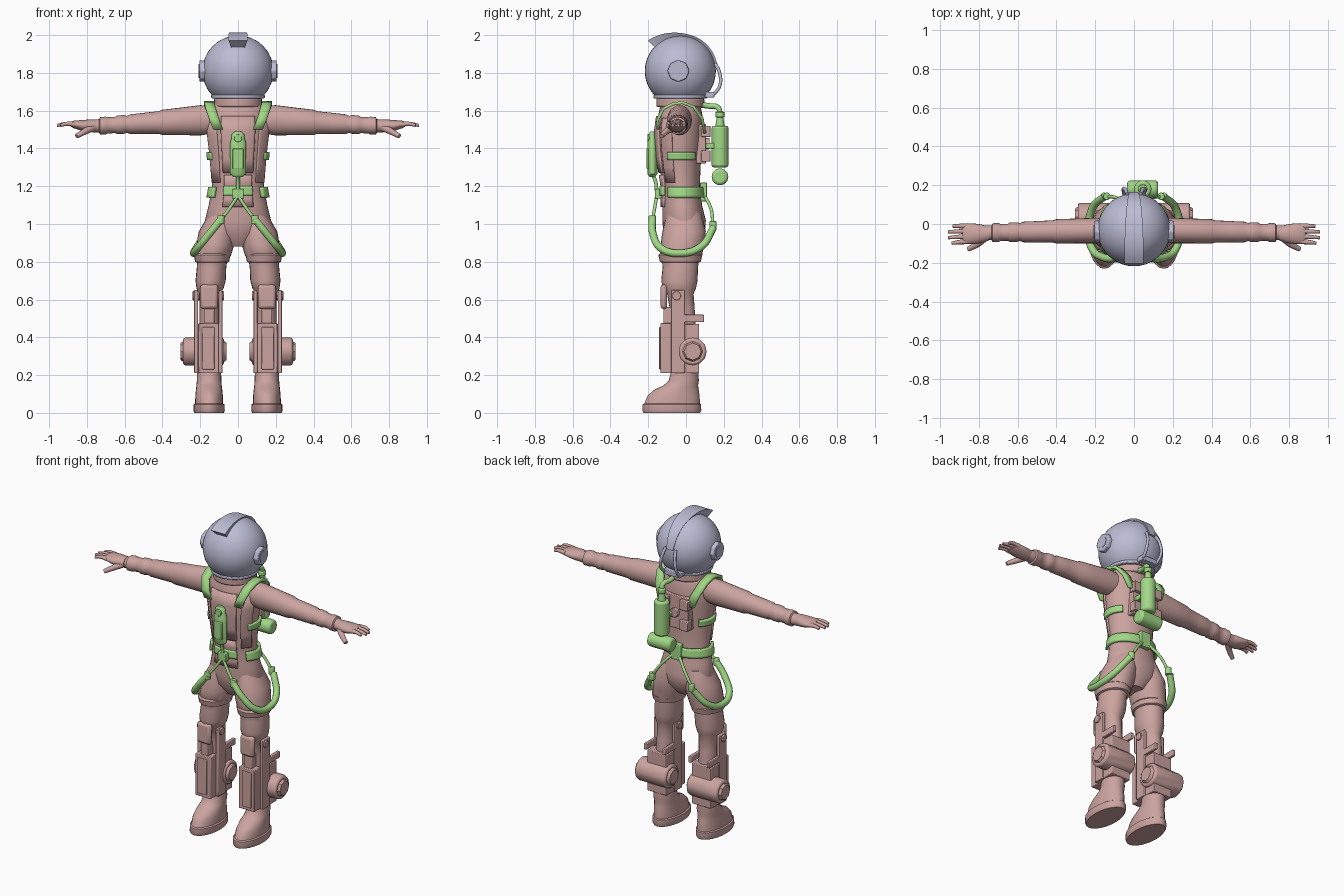
import bpy, bmesh
from math import sin, cos, pi, radians
from mathutils import Vector

if "Cube" in bpy.data.objects:
    bpy.data.objects.remove(bpy.data.objects["Cube"], do_unlink=True)


def material(name, rgb):
    m = bpy.data.materials.new(name)
    m.use_nodes = True
    m.diffuse_color = (*rgb, 1)
    m.node_tree.nodes["Principled BSDF"].inputs["Base Color"].default_value = (*rgb, 1)
    return m


SUIT = material("dusty pink", (.6, .37, .35))
SHELL = material("pale lavender", (.5, .5, .66))
GEAR = material("leaf green", (.36, .69, .24))


def finish(name, mesh, mat, angle=38):
    mesh.materials.clear()
    mesh.materials.append(mat)
    mesh.shade_smooth()
    mesh.set_sharp_from_angle(angle=radians(angle))
    ob = bpy.data.objects.new(name, mesh)
    bpy.context.collection.objects.link(ob)
    return ob


def from_bmesh(name, bm, mat, bevel=0, angle=38):
    bmesh.ops.recalc_face_normals(bm, faces=bm.faces)
    mesh = bpy.data.meshes.new(name)
    bm.to_mesh(mesh)
    bm.free()
    ob = finish(name, mesh, mat, angle)
    if bevel:
        mod = ob.modifiers.new("bevel", "BEVEL")
        mod.width, mod.segments = bevel, 2
    return ob


def bridge(bm, rings, closed=True):
    n = len(rings[0])
    for a, b in zip(rings, rings[1:]):
        for i in range(n if closed else n - 1):
            j = (i + 1) % n
            bm.faces.new((a[i], a[j], b[j], b[i]))


def loft(name, rows, mat, axis="z", s=1, n=24):
    """Rows are (x, y, z, half width, half depth) across the chosen axis."""
    bm, rings = bmesh.new(), []
    for x, y, z, ru, rv in rows:
        ring = []
        for i in range(n):
            u, v = ru * cos(2 * pi * i / n), rv * sin(2 * pi * i / n)
            d = (u, v, 0) if axis == "z" else (0, u, v)
            ring.append(bm.verts.new((s * (x + d[0]), y + d[1], z + d[2])))
        rings.append(ring)
    bridge(bm, rings)
    bm.faces.new(rings[0])
    bm.faces.new(rings[-1])
    return from_bmesh(name, bm, mat)


def box(name, xs, ys, zs, mat, s=1, bevel=.004):
    bm = bmesh.new()
    bmesh.ops.create_cube(bm, size=1)
    for v in bm.verts:
        v.co = [r[0] if c < 0 else r[1] for c, r in zip(v.co, (xs, ys, zs))]
        v.co.x *= s
    return from_bmesh(name, bm, mat, bevel)


def cylinder(name, start, end, r, mat, n=20, bevel=0, r2=None):
    a, b = Vector(start), Vector(end)
    bm = bmesh.new()
    bmesh.ops.create_cone(bm, cap_ends=True, segments=n, radius1=r,
                          radius2=r if r2 is None else r2, depth=(b - a).length)
    turn = (b - a).to_track_quat("Z", "Y")
    for v in bm.verts:
        v.co = turn @ v.co + (a + b) / 2
    return from_bmesh(name, bm, mat, bevel)


def tube(name, pts, r, mat, s=1, taper=1):
    curve = bpy.data.curves.new(name, "CURVE")
    curve.dimensions, curve.bevel_depth = "3D", r
    curve.bevel_resolution, curve.use_fill_caps = 3, True
    sp = curve.splines.new("BEZIER")
    sp.bezier_points.add(len(pts) - 1)
    for i, (p, (x, y, z)) in enumerate(zip(sp.bezier_points, pts)):
        p.co = (s * x, y, z)
        p.handle_left_type = p.handle_right_type = "AUTO"
        p.radius = 1 + (taper - 1) * i / (len(pts) - 1)
    tmp = bpy.data.objects.new(name, curve)
    mesh = bpy.data.meshes.new_from_object(tmp)
    bpy.data.objects.remove(tmp)
    return finish(name, mesh, mat)


def solid(ob, thick):
    mod = ob.modifiers.new("thickness", "SOLIDIFY")
    mod.thickness, mod.offset = thick, 0
    return ob


# torso
TORSO = [(0, y, z, w, d) for z, y, w, d in (
    (.88, -.01, .06, .06), (.95, -.01, .15, .11), (1.02, -.01, .175, .115),
    (1.1, -.02, .155, .105), (1.2, -.025, .137, .098), (1.36, -.035, .15, .115),
    (1.48, -.035, .165, .125), (1.56, -.03, .165, .12), (1.61, -.03, .15, .11),
    (1.64, -.03, .125, .1), (1.66, -.03, .12, .1))]
loft("torso", TORSO, SUIT, n=32)


def wrap(name, z0, z1, a0, a1, gap, mat):
    """Band or panel that hugs the torso between two heights and two angles."""
    bm, rings = bmesh.new(), []
    for k in range(5):
        z = z0 + (z1 - z0) * k / 4
        lo, hi = next((p, q) for p, q in zip(TORSO, TORSO[1:]) if q[2] >= z)
        t = (z - lo[2]) / (hi[2] - lo[2])
        _, y, _, w, d = (p + (q - p) * t for p, q in zip(lo, hi))
        angles = [radians(a0 + (a1 - a0) * i / 16) for i in range(17)]
        rings.append([bm.verts.new(((w + gap) * sin(a), y - (d + gap) * cos(a), z))
                      for a in angles])
    bridge(bm, rings, False)
    return solid(from_bmesh(name, bm, mat), .016)


wrap("chest_panel", 1.27, 1.57, -32, 32, .003, SUIT)
wrap("abdomen_panel", 1.09, 1.26, -30, 30, .003, SUIT)
wrap("belt_front", 1.15, 1.2, -30, 30, .01, GEAR)
for s, side in ((1, "left"), (-1, "right")):
    wrap(side + "_belt", 1.14, 1.195, s * 52, s * 180, .012, GEAR)
    wrap(side + "_chest_strap", 1.34, 1.38, s * 60, s * 130, .008, GEAR)
    wrap(side + "_vest_panel", 1.22, 1.56, s * 42, s * 72, .001, SUIT)

# helmet
HC, HR = Vector((0, -.03, 1.81)), .188
bm = bmesh.new()
bmesh.ops.create_uvsphere(bm, u_segments=40, v_segments=24, radius=HR)
for v in bm.verts:
    v.co += HC
cut = bmesh.ops.bisect_plane(bm, geom=bm.verts[:] + bm.edges[:] + bm.faces[:],
                             plane_co=(0, 0, 1.675), plane_no=(0, 0, 1), clear_inner=True)
bmesh.ops.holes_fill(bm, edges=[e for e in cut["geom_cut"] if isinstance(e, bmesh.types.BMEdge)])
from_bmesh("helmet", bm, SHELL)
cylinder("helmet_rim", (0, -.03, 1.665), (0, -.03, 1.685), .142, SHELL, 40, .005)
cylinder("neck_collar", (0, -.03, 1.62), (0, -.03, 1.667), .127, SUIT, 32, .008)

# helmet crest
bm, rings = bmesh.new(), []
for i in range(25):
    t = i / 24
    a = radians(137 - 127 * t)
    outer = .198 + .038 * max(0, 1 - 2.2 * t) ** 1.5
    w = .05 - .028 * t ** 2
    rings.append([bm.verts.new((x, HC.y - r * -cos(a), HC.z + r * sin(a)))
                  for x, r in ((-w * .7, .18), (w * .7, .18), (w, outer), (-w, outer))])
bridge(bm, rings)
bm.faces.new(rings[0])
bm.faces.new(rings[-1])
from_bmesh("helmet_crest", bm, SHELL)

# helmet rear fittings
box("helmet_bracket", (-.06, .06), (.1, .15), (1.67, 1.7), SHELL)
for s in (1, -1):
    cylinder("ear_disc", (s * .16, -.04, 1.81), (s * .205, -.04, 1.81), .058, SHELL, 8, .006)
    cylinder("ear_cap", (s * .19, -.04, 1.81), (s * .208, -.04, 1.81), .036, SHELL, 8)
    tube("helmet_pipe", [(.035, .155, 1.85), (.045, .178, 1.8), (.055, .178, 1.73),
                         (.05, .14, 1.68)], .009, SHELL, s)

# backpack
box("backpack_plate", (-.09, .09), (.05, .105), (1.32, 1.53), SUIT)
for s in (1, -1):
    for z in (1.33, 1.46):
        box("backpack_lug", (.04, .1), (.08, .13), (z, z + .06), SUIT, s)
cylinder("backpack_dial", (0, .09, 1.425), (0, .125, 1.425), .03, SUIT, 8, .003)

# air tank
TX, TY = .045, .18
cylinder("air_tank", (TX, TY, 1.3), (TX, TY, 1.52), .045, GEAR, 24, .012)
cylinder("tank_neck", (TX, TY, 1.51), (TX, TY, 1.57), .026, GEAR, 16, .004, .016)
cylinder("tank_valve", (TX, TY, 1.565), (TX, TY, 1.595), .024, GEAR, 16, .006)
cylinder("tank_base", (-.035, TY, 1.25), (.125, TY, 1.25), .044, GEAR, 24, .014)
tube("tank_hose", [(TX, TY, 1.58), (TX, .17, 1.615), (.03, .12, 1.625), (.03, .08, 1.63)], .015, GEAR)
box("tank_mount", (.01, .08), (.09, .15), (1.4, 1.43), GEAR)
box("rear_buckle", (-.035, .035), (.075, .11), (1.12, 1.22), GEAR)

# front canister and buckle
loft("front_canister", [(0, -.178, z, w, w * .6) for z, w in (
    (1.25, .026), (1.265, .043), (1.43, .043), (1.45, .035), (1.475, .033), (1.49, .018))], GEAR)
cylinder("canister_dial", (0, -.16, 1.455), (0, -.204, 1.455), .022, GEAR, 16, .003)
box("canister_label", (-.028, .028), (-.208, -.17), (1.29, 1.4), GEAR)
tube("canister_hose", [(0, -.175, 1.26), (0, -.16, 1.22), (0, -.155, 1.16)], .01, GEAR)
box("front_buckle", (-.03, .03), (-.165, -.12), (1.135, 1.185), GEAR)

for s, side in ((1, "left"), (-1, "right")):
    # shoulder strap
    path = [(.105, -.147, 1.5), (.125, -.15, 1.55), (.145, -.12, 1.61), (.152, -.07, 1.635),
            (.155, -.02, 1.643), (.15, .04, 1.62), (.13, .085, 1.56), (.1, .1, 1.48)]
    bm = bmesh.new()
    bridge(bm, [[bm.verts.new((s * (x + w), y, z)) for w in (-.026, .026)] for x, y, z in path], False)
    solid(from_bmesh(side + "_shoulder_strap", bm, GEAR), .016)

    # hip loop
    tube(side + "_front_cord", [(0, -.155, 1.15), (.04, -.165, 1.09), (.1, -.18, 1.01)], .009, GEAR, s)
    tube(side + "_hip_loop", [(.085, -.178, 1.03), (.15, -.175, .95), (.215, -.13, .87), (.235, -.03, .845),
                              (.215, .08, .88), (.15, .145, .98)], .02, GEAR, s)
    tube(side + "_rear_cord", [(.16, .14, .96), (.09, .135, 1.07), (.02, .1, 1.15)], .009, GEAR, s)
    for y, x, z in ((-.178, .09, 1.02), (.143, .14, .99)):
        cylinder(side + "_cord_clip", (s * x, y, z - .02), (s * x, y, z + .025), .02, GEAR, 10, .004)

    # arm
    loft(side + "_arm", [(x, -.03 - .02 * x, 1.56 - .055 * x, r, q) for x, r, q in (
        (.1, .06, .07), (.2, .066, .08), (.3, .064, .073), (.4, .063, .067), (.42, .057, .06),
        (.5, .055, .056), (.57, .053, .052), (.59, .046, .045), (.605, .051, .05), (.64, .05, .049),
        (.65, .044, .043), (.69, .044, .043), (.7, .049, .047), (.73, .048, .046), (.735, .038, .036),
        (.77, .036, .032))], SUIT, "x", s)

    # glove
    loft(side + "_palm", [(x, -.05, z, r, q) for x, z, r, q in (
        (.75, 1.52, .036, .034), (.79, 1.52, .048, .033), (.83, 1.522, .053, .028),
        (.87, 1.527, .053, .02), (.885, 1.527, .046, .012))], SUIT, "x", s)
    for y, tip in ((-.09, .94), (-.064, .958), (-.037, .958), (-.01, .935)):
        tube(side + "_finger", [(.86, y, 1.527), (.91, y * 1.05, 1.53), (tip, y * 1.1, 1.522)],
             .014, SUIT, s, .6)
    tube(side + "_thumb", [(.77, -.07, 1.51), (.81, -.105, 1.49), (.855, -.13, 1.465)], .021, SUIT, s, .6)

    # leg
    loft(side + "_leg", [(x, y, z, w, d) for z, x, y, w, d in (
        (1.06, .08, -.01, .07, .09), (.96, .108, -.01, .1, .115), (.89, .12, -.02, .1, .115),
        (.83, .132, -.025, .094, .11), (.82, .135, -.03, .08, .098), (.77, .14, -.03, .078, .094),
        (.7, .145, -.035, .08, .096), (.66, .148, -.035, .072, .088), (.63, .15, -.03, .056, .07),
        (.55, .15, -.02, .054, .066), (.4, .15, -.01, .056, .066), (.18, .15, -.01, .06, .07))], SUIT, s=s)
    wrapx = [(.137, -.03, z, w, w * 1.2) for z, w in ((.795, .08), (.8, .09), (.835, .097), (.845, .09))]
    loft(side + "_thigh_cuff", wrapx, SUIT, s=s)

    # boot
    loft(side + "_boot", [(.153, y, z, w, d) for z, y, w, d in (
        (0, -.075, .078, .15), (.012, -.075, .083, .156), (.045, -.075, .082, .155),
        (.05, -.073, .074, .147), (.09, -.066, .073, .138), (.12, -.052, .07, .12),
        (.145, -.028, .067, .092), (.17, -.012, .065, .08), (.21, -.008, .064, .074))], SUIT, s=s)

    # shin rig
    box(side + "_shin_housing", (.09, .225), (-.075, .07), (.21, .47), SUIT, s)
    box(side + "_shin_plate", (.1, .21), (-.135, -.07), (.21, .475), SUIT, s)
    box(side + "_shin_ridge", (.125, .19), (-.142, -.13), (.23, .455), SUIT, s)
    for x in (.082, .212):
        box(side + "_knee_bar", (x, x + .02), (-.08, -.005), (.21, .65), SUIT, s)
        box(side + "_rear_arm", (x, x + .02), (-.02, .095), (.48, .52), SUIT, s)
        cylinder(side + "_knee_pivot", (s * (x - .008), -.05, .62), (s * (x + .028), -.05, .62),
                 .024, SUIT, 12, .003)
    box(side + "_knee_pad", (.105, .2), (-.135, -.1), (.55, .68), SUIT, s, .016)
    box(side + "_knee_link", (.125, .18), (-.12, -.07), (.46, .56), SUIT, s)
    cylinder(side + "_thruster", (s * .075, .035, .325), (s * .29, .035, .325), .075, SUIT, 12, .012)
    for x0, x1 in ((.08, .06), (.28, .305)):
        cylinder(side + "_thruster_cap", (s * x0, .035, .325), (s * x1, .035, .325), .06, SUIT, 8, 0, .045)
